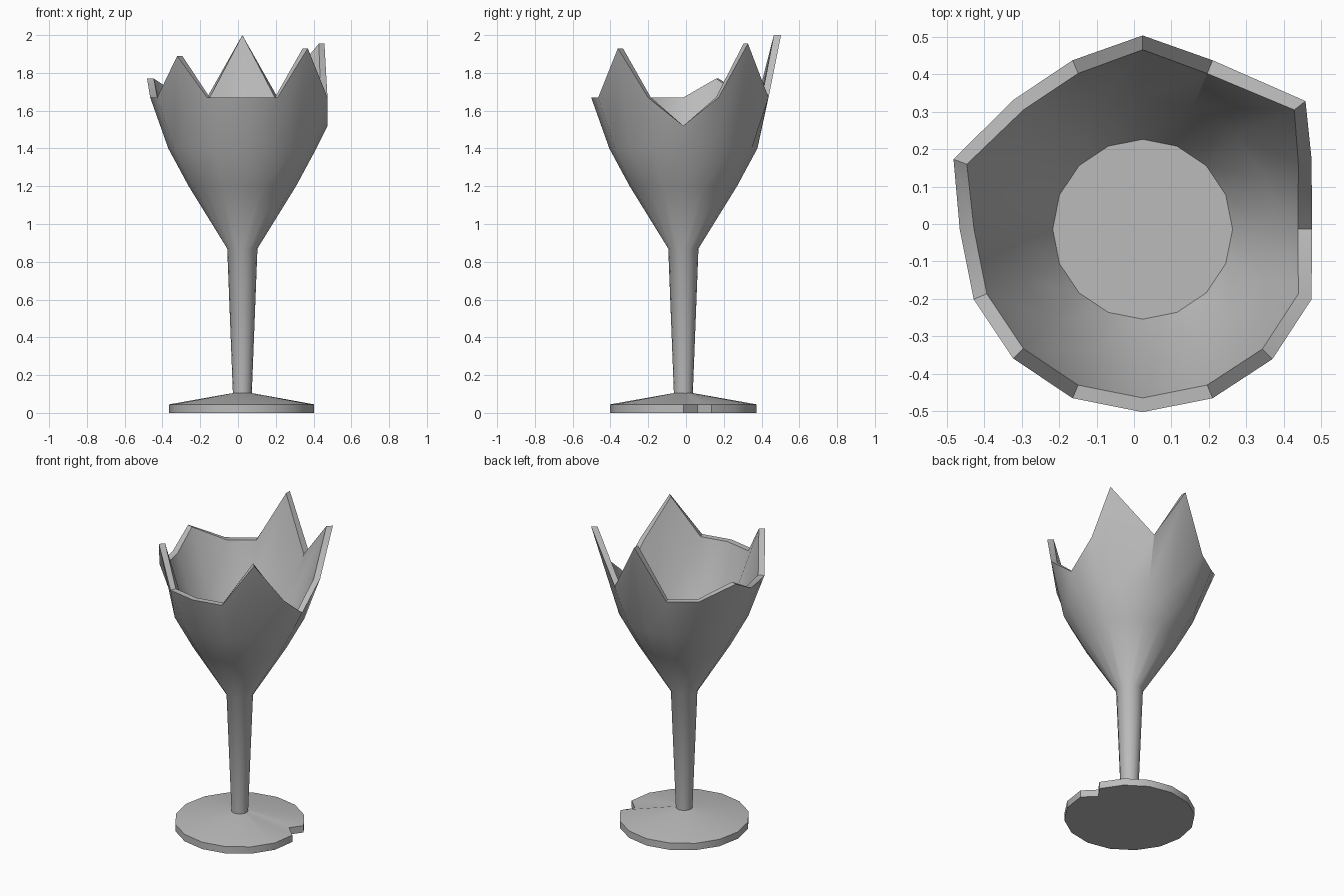
import bpy, bmesh
from math import cos, sin, radians, pi

SIDES = 16
CX, CY = 0.023, -0.014

cube = bpy.data.objects.get("Cube")
if cube:
    bpy.data.objects.remove(cube, do_unlink=True)

# Single plain grey finish
grey = bpy.data.materials.new("grey_metal")
grey.use_nodes = True
colour = (0.5, 0.5, 0.5, 1)
grey.diffuse_color = colour
grey.node_tree.nodes["Principled BSDF"].inputs["Base Color"].default_value = colour


def circle(radius, z):
    return [(radius * cos(2 * pi * k / SIDES), radius * sin(2 * pi * k / SIDES), z)
            for k in range(SIDES)]


def loft(name, rings):
    """Skin a stack of equal-length rings and cap both ends."""
    bm = bmesh.new()
    loops = [[bm.verts.new((x + CX, y + CY, z)) for x, y, z in ring] for ring in rings]
    for low, high in zip(loops, loops[1:]):
        n = len(low)
        for i in range(n):
            j = (i + 1) % n
            bm.faces.new((low[i], low[j], high[j], high[i]))
    bm.faces.new(loops[0][::-1])
    bm.faces.new(loops[-1])
    bmesh.ops.recalc_face_normals(bm, faces=bm.faces)
    mesh = bpy.data.meshes.new(name)
    bm.to_mesh(mesh)
    bm.free()
    mesh.materials.append(grey)
    obj = bpy.data.objects.new(name, mesh)
    bpy.context.collection.objects.link(obj)
    bpy.ops.object.select_all(action='DESELECT')
    obj.select_set(True)
    bpy.context.view_layer.objects.active = obj
    bpy.ops.object.shade_smooth_by_angle(angle=radians(35))
    return obj


# Jagged rim: regular points, with shards as index: (radius, height, angle in degrees)
shards = {0: (0.452, 1.52, 0), 2: (0.553, 1.955, 38.2), 4: (0.517, 2.0, 90),
          7: (0.538, 1.77, 159.7), 10: (0.488, 1.89, 225), 14: (0.49, 1.93, 315)}


def rim(inset):
    points = []
    for k in range(SIDES):
        r, z, a = shards.get(k, (0.488, 1.67, 360 * k / SIDES))
        points.append(((r - inset) * cos(radians(a)), (r - inset) * sin(radians(a)), z))
    return points


# Stem flowing into the bowl, over the rim and down to the inner floor
outer = [circle(r, z) for r, z in ((0.05, 0.1), (0.08, 0.87), (0.284, 1.2), (0.392, 1.4))]
inner = [circle(r, z) for r, z in ((0.352, 1.4), (0.24, 1.2))]
loft("bowl_and_stem", outer + [rim(0), rim(0.038)] + inner)


# Foot: shallow cone on a thin disc, with a chip broken from its edge
def foot_ring(radius, z):
    points = circle(radius, z)
    s = radius / 0.388
    points[0:1] = [(0.38 * s, 0, z), (0.305 * s, 0.075 * s, z)]
    return points


loft("foot", [foot_ring(0.388, 0), foot_ring(0.388, 0.045), foot_ring(0.05, 0.105)])
